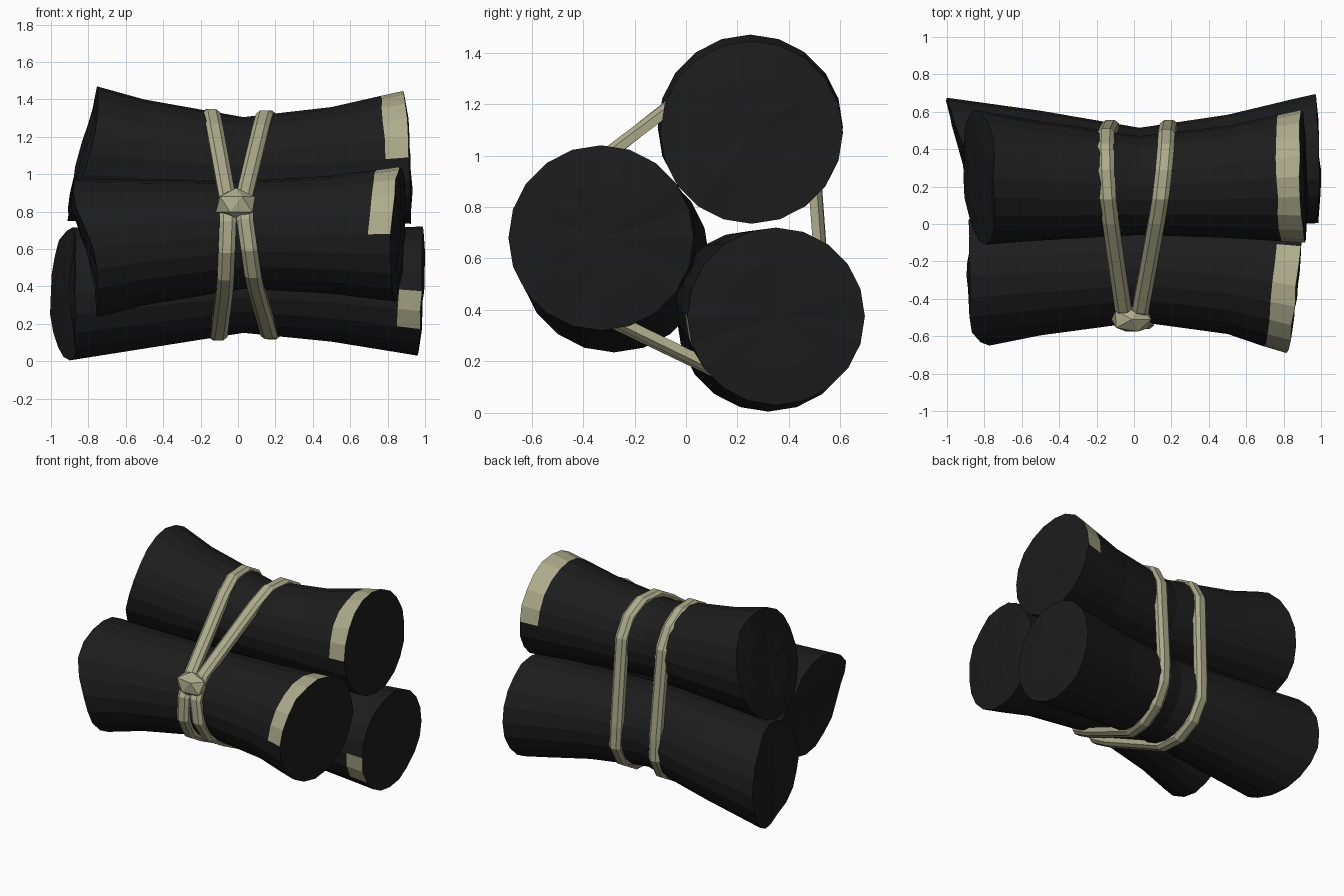
import bpy, bmesh, math, random
from mathutils import Vector
from mathutils.geometry import convex_hull_2d

random.seed(4)
if "Cube" in bpy.data.objects:
    bpy.data.objects.remove(bpy.data.objects["Cube"])


def make_material(name, rgb):
    mat = bpy.data.materials.new(name)
    mat.use_nodes = True
    mat.diffuse_color = (*rgb, 1)
    mat.node_tree.nodes["Principled BSDF"].inputs["Base Color"].default_value = (*rgb, 1)
    return mat


CHARCOAL = make_material("charcoal", (0.0118, 0.0118, 0.0123))
STRAW = make_material("straw", (0.42, 0.41, 0.26))
SIDES = 20

# Each log: (y, z, radius) at left end, waist, right end;
# ends as (x, slant along y, slant along z, lowest x, highest x);
# band as an angle range in degrees
LOGS = {
    "top_log": dict(left=(0.25, 1.11, 0.36), waist=(0.205, 1.04, 0.262), right=(0.255, 1.09, 0.355),
                    ends=((-0.82, -0.08, 0.28, -0.91, -0.75), (0.905, -0.03, -0.05, 0.87, 0.93)),
                    band=(5, 185)),
    "front_log": dict(left=(-0.28, 0.605, 0.37), waist=(-0.235, 0.675, 0.285), right=(-0.33, 0.68, 0.36),
                      ends=((-0.79, -0.05, -0.4, -0.88, -0.75), (0.855, 0.1, 0.04, 0.8, 0.9)),
                      band=(55, 185)),
    "back_log": dict(left=(0.32, 0.36, 0.355), waist=(0.235, 0.43, 0.275), right=(0.35, 0.375, 0.345),
                     ends=((-0.89, -0.33, 0.02, -1.0, -0.87), (0.975, -0.02, 0.04, 0.96, 0.99)),
                     band=(180, 215)),
}


def section(log, x):
    """Centre and radius of a log at x, flaring from the waist to each end."""
    end, mid_share = (log["left"], 0.58) if x < 0 else (log["right"], 0.4)
    span = abs(log["ends"][0 if x < 0 else 1][0])
    d = min(abs(x), span)
    if d < 0.5:
        t = mid_share * d / 0.5
    else:
        t = mid_share + (1 - mid_share) * (d - 0.5) / (span - 0.5)
    return [a + (b - a) * t for a, b in zip(log["waist"], end)]


def finish(name, bm, materials):
    bmesh.ops.recalc_face_normals(bm, faces=bm.faces)
    mesh = bpy.data.meshes.new(name)
    bm.to_mesh(mesh)
    bm.free()
    for mat in materials:
        mesh.materials.append(mat)
    obj = bpy.data.objects.new(name, mesh)
    bpy.context.collection.objects.link(obj)


def bridge(bm, a, b):
    n = len(a)
    return [bm.faces.new((a[i], a[(i + 1) % n], b[(i + 1) % n], b[i])) for i in range(n)]


def build_log(name, log):
    bm = bmesh.new()
    left, right = log["ends"]
    # End plane or plain x, size and shift of every ring from left cap to right cap
    rings = [(left, 0.6, -0.012), (left, 1, 0),
             ((-0.5,), 1, 0), ((0.03,), 1, 0), ((0.5,), 1, 0),
             (right, 1, -0.125), (right, 1, 0), (right, 0.6, 0.012)]
    loops = []
    for plane, size, shift in rings:
        cy, cz, r = section(log, plane[0] + shift)
        loop = []
        for i in range(SIDES):
            a = math.tau * i / SIDES
            dy, dz = r * size * math.cos(a), r * size * math.sin(a)
            x = plane[0]
            if len(plane) > 1:
                # Crooked saw cut: slanted, levelling off at both limits
                _, sy, sz, low, high = plane
                x = min(max(x + sy * dy + sz * dz, low), high) + random.uniform(-0.005, 0.005)
            loop.append(bm.verts.new((x + shift, cy + dy, cz + dz)))
        loops.append(loop)
    for k, (a, b) in enumerate(zip(loops, loops[1:])):
        faces = bridge(bm, a, b)
        if k == len(loops) - 3:
            # Peeled strip near the right end
            lo, hi = log["band"]
            for i, f in enumerate(faces):
                if lo <= 360 * (i + 0.5) / SIDES <= hi:
                    f.material_index = 1
    # Caps fan out from a centre point
    for loop in (loops[0], loops[-1]):
        centre = bm.verts.new(sum((v.co for v in loop), Vector()) / SIDES)
        for i in range(SIDES):
            bm.faces.new((loop[i], loop[(i + 1) % SIDES], centre))
    finish(name, bm, (CHARCOAL, STRAW))


for log_name, log in LOGS.items():
    build_log(log_name, log)

KNOT = Vector((-0.01, -0.51, 0.84))


def build_strap(name, x_knot, spread, lean, width=0.09):
    """Flat strap stretched around all three logs, fanning out from the knot."""
    points = []
    for log in LOGS.values():
        cy, cz, r = section(log, x_knot + spread * 0.8)
        for i in range(12):
            a = math.tau * (i + 0.5) / 12
            points.append(Vector((cy + (r + 0.004) * math.cos(a), cz + (r + 0.004) * math.sin(a))))
    path = [points[i] for i in convex_hull_2d(points)]
    centre = sum(path, Vector((0, 0))) / len(path)
    bm = bmesh.new()
    loops = []
    for i, p in enumerate(path):
        tangent = (path[(i + 1) % len(path)] - path[i - 1]).normalized()
        out = Vector((tangent.y, -tangent.x))
        if out.dot(p - centre) < 0:
            out = -out
        # Path points hold (y, z)
        x = x_knot + spread * (p - KNOT.yz).length + lean * (p.y - KNOT.z)
        # Bevelled strip cross-section
        shape = ((-0.5, -0.02), (-0.5, 0.012), (-0.25, 0.03), (0.25, 0.03), (0.5, 0.012), (0.5, -0.02))
        loops.append([bm.verts.new((x + s * width, *(p + out * h))) for s, h in shape])
    for i, loop in enumerate(loops):
        bridge(bm, loop, loops[(i + 1) % len(loops)])
    finish(name, bm, (STRAW,))


build_strap("left_strap", 0.025, 0.145, 0)
build_strap("right_strap", -0.05, -0.085, -0.045)

# Lumpy knot where the straps meet, flattened at the front
bm = bmesh.new()
bmesh.ops.create_icosphere(bm, subdivisions=1, radius=1)
for v in bm.verts:
    v.co = Vector((v.co.x * 0.118, v.co.y * 0.085, v.co.z * 0.092)) * random.uniform(0.92, 1.06) + KNOT
    v.co.y = max(v.co.y, -0.575)
finish("knot", bm, (STRAW,))
